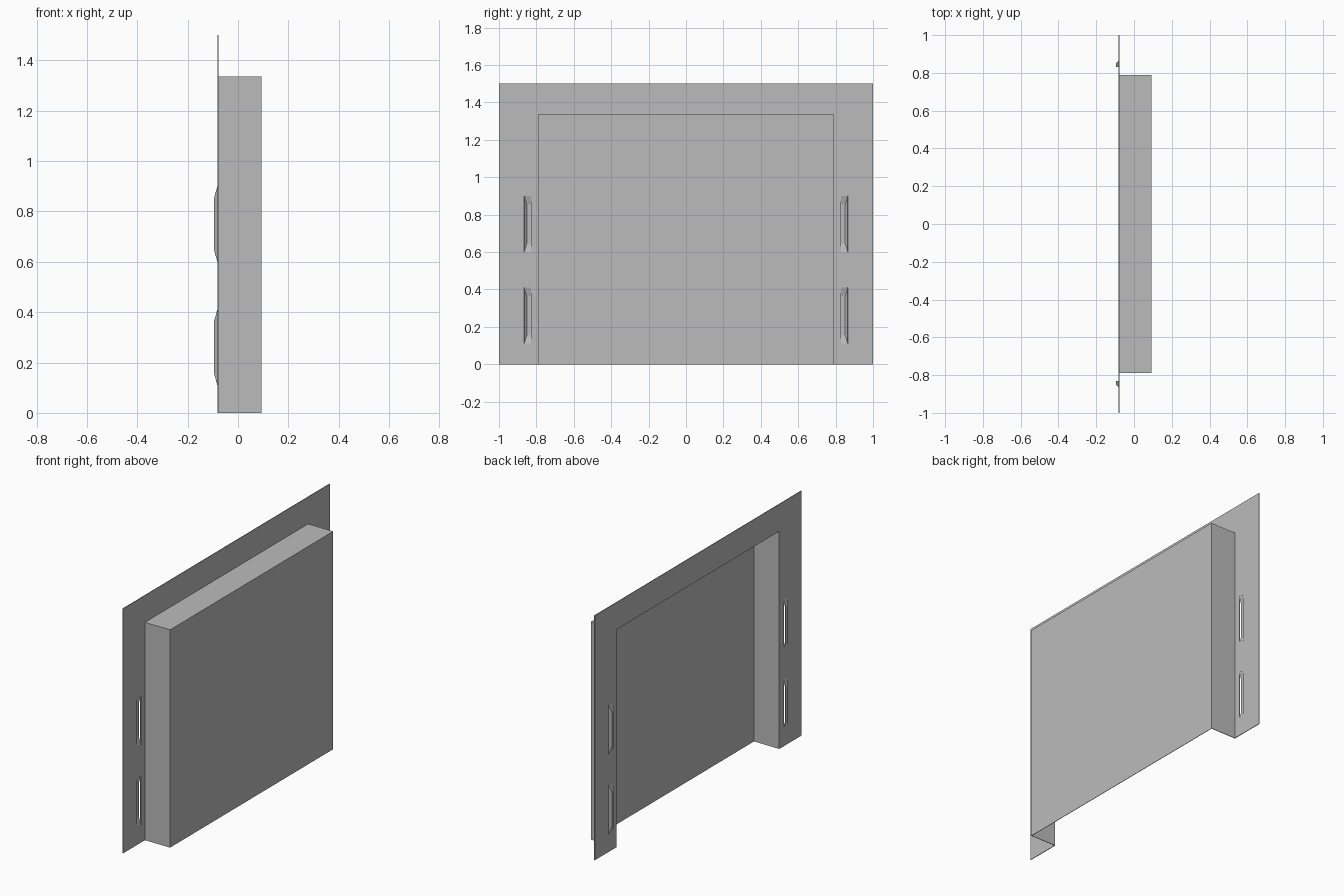
import bpy
import bmesh

cube = bpy.data.objects.get("Cube")
if cube:
    bpy.data.objects.remove(cube, do_unlink=True)

steel = bpy.data.materials.new("grey sheet steel")
steel.use_nodes = True
GREY = (0.5, 0.5, 0.5, 1)
steel.diffuse_color = GREY
steel.node_tree.nodes["Principled BSDF"].inputs["Base Color"].default_value = GREY

THICK = 0.004
BACK, FRONT = -0.08, 0.0925      # planes of the flange and the front panel
HALF, TOP = 0.79, 1.335          # half width and height of the raised box
SLOT_IN, SLOT_OUT = 0.83, 0.865  # sideways reach of each louver
SLOTS = [(0.11, 0.41), (0.60, 0.90)]


def sheet(name, quads, offset):
    """Join quads into one folded sheet and give it thickness."""
    bm = bmesh.new()
    for quad in quads:
        bm.faces.new([bm.verts.new(p) for p in quad])
    bmesh.ops.remove_doubles(bm, verts=bm.verts, dist=0.0001)
    bmesh.ops.recalc_face_normals(bm, faces=bm.faces)
    # Turn the sheet outwards, so the thickness goes to the inside
    if sum(f.normal.x * f.calc_area() for f in bm.faces) < 0:
        bmesh.ops.reverse_faces(bm, faces=bm.faces)
    mesh = bpy.data.meshes.new(name)
    bm.to_mesh(mesh)
    bm.free()
    mesh.materials.append(steel)
    obj = bpy.data.objects.new(name, mesh)
    bpy.context.collection.objects.link(obj)
    solid = obj.modifiers.new("thickness", "SOLIDIFY")
    solid.thickness = THICK
    solid.offset = offset
    return obj


def upright(y0, y1, z0, z1, x=BACK):
    return [(x, y0, z0), (x, y1, z0), (x, y1, z1), (x, y0, z1)]


# Flange: a flat frame on three sides, with slots left open for the louvers
flange = [upright(-HALF, HALF, TOP, 1.5)]
columns = [HALF, SLOT_IN, SLOT_OUT, 1.0]
rows = [0.0] + [z for slot in SLOTS for z in slot] + [TOP, 1.5]
for side in (-1, 1):
    for y0, y1 in zip(columns, columns[1:]):
        for z0, z1 in zip(rows, rows[1:]):
            if not (y0 == SLOT_IN and (z0, z1) in SLOTS):
                flange.append(upright(side * y0, side * y1, z0, z1))
sheet("flange", flange, 0)

# Raised box: front panel, top and two sides, open at the back and bottom
box = [upright(-HALF, HALF, 0, TOP, FRONT),
       [(BACK, -HALF, TOP), (FRONT, -HALF, TOP), (FRONT, HALF, TOP), (BACK, HALF, TOP)]]
for y in (-HALF, HALF):
    box.append([(BACK, y, 0), (FRONT, y, 0), (FRONT, y, TOP), (BACK, y, TOP)])
sheet("raised_box", box, -1)

# Louvers: pressed out of the flange backwards, open along the inner edge
for side, label in ((-1, "front"), (1, "rear")):
    for (z0, z1), level in zip(SLOTS, ("lower", "upper")):
        ridge = BACK - 0.0125
        inner, mid, outer = side * SLOT_IN, side * 0.852, side * SLOT_OUT
        low, high = z0 + 0.045, z1 - 0.045
        louver = [
            upright(inner, mid, low, high, ridge),
            [(ridge, mid, low), (BACK, outer, z0), (BACK, outer, z1), (ridge, mid, high)],
        ]
        for end, z in ((z0, low), (z1, high)):
            louver.append([(BACK, inner, end), (BACK, outer, end),
                           (ridge, mid, z), (ridge, inner, z)])
        sheet(f"{label}_{level}_louver", louver, 0)
